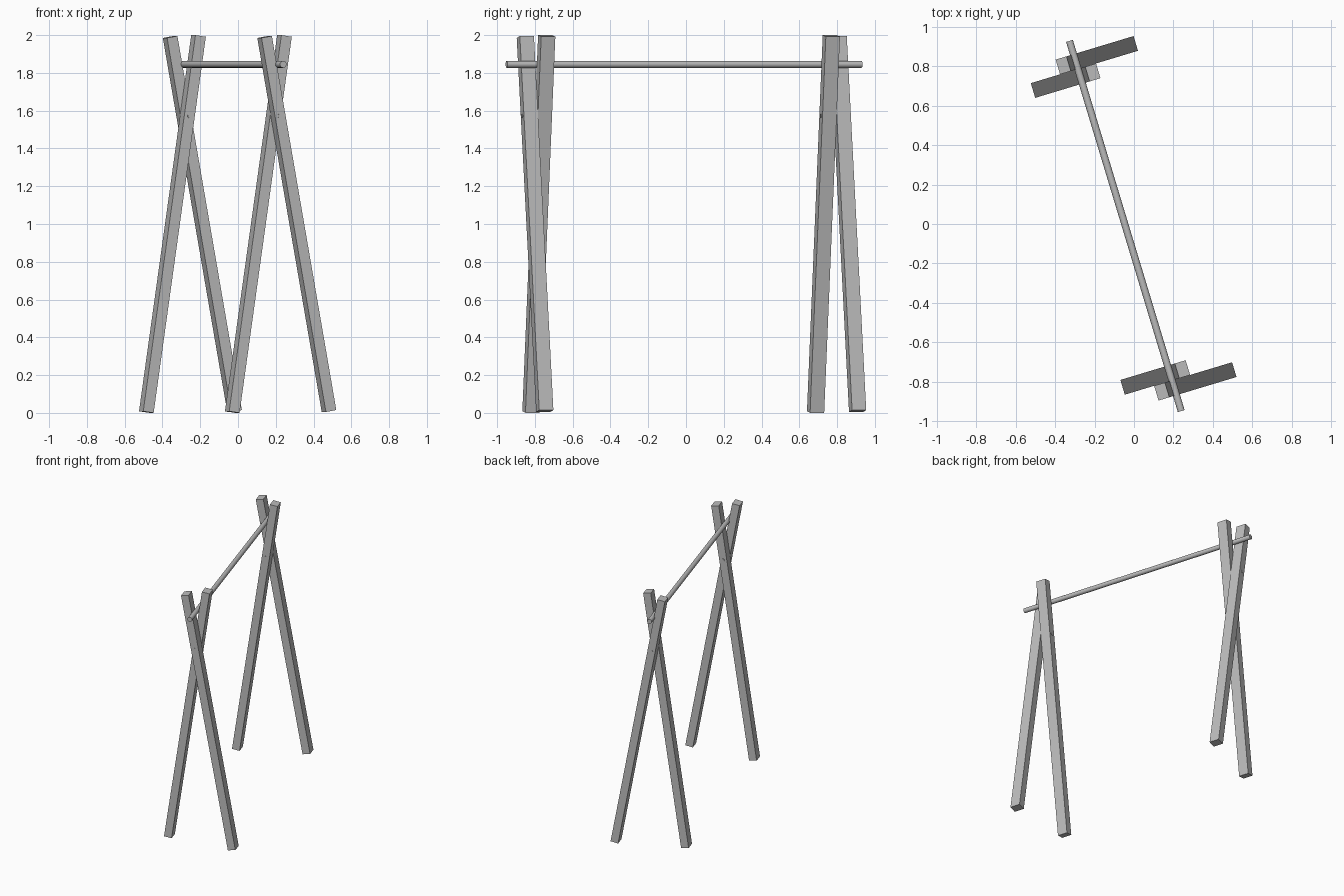
import bpy, math
from mathutils import Matrix, Vector

if "Cube" in bpy.data.objects:
    bpy.data.objects.remove(bpy.data.objects["Cube"], do_unlink=True)

YAW = Matrix.Rotation(math.radians(16.8), 4, 'Z')   # whole stand is turned about z
LENGTH, WIDTH, DEPTH = 2.012, 0.058, 0.078          # leg beam size

grey = bpy.data.materials.new("plain_grey")
grey.use_nodes = True
colour = (0.5, 0.5, 0.5, 1)
grey.diffuse_color = colour
grey.node_tree.nodes["Principled BSDF"].inputs["Base Color"].default_value = colour


def finish(name, matrix):
    ob = bpy.context.object
    ob.name = name
    ob.matrix_world = YAW @ matrix
    ob.data.materials.append(grey)
    return ob


def beam(name, u, v, lean):
    """Square-cut leg leaning sideways by an angle in degrees."""
    bpy.ops.mesh.primitive_cube_add(size=1)
    bpy.context.object.data.transform(Matrix.Diagonal((WIDTH, DEPTH, LENGTH, 1)))
    finish(name, Matrix.Translation((u, v, 1)) @ Matrix.Rotation(math.radians(lean), 4, 'Y'))


def rod(name, u, v, z, radius, length, sides):
    """Round bar lying along the stand."""
    bpy.ops.mesh.primitive_cylinder_add(radius=radius, depth=length, vertices=sides)
    bpy.ops.object.shade_smooth_by_angle(angle=math.radians(40))
    finish(name, Matrix.Translation((u, v, z)) @ Matrix.Rotation(math.radians(90), 4, 'X'))


# Crossed leg pairs, bolted where they meet
for side, v, out in (("front", -0.816, -1), ("back", 0.836, 1)):
    beam(side + "_inner_leg", -0.122, v - out * DEPTH / 2, 8.25)
    beam(side + "_outer_leg", 0.067, v + out * DEPTH / 2, -10.2)
    rod(side + "_bolt", -0.039, v, 1.572, 0.011, 2 * DEPTH + 0.006, 16)

# Crossbar resting in the forks
rod("crossbar", -0.045, 0.003, 1.845, 0.018, 1.963, 24)
